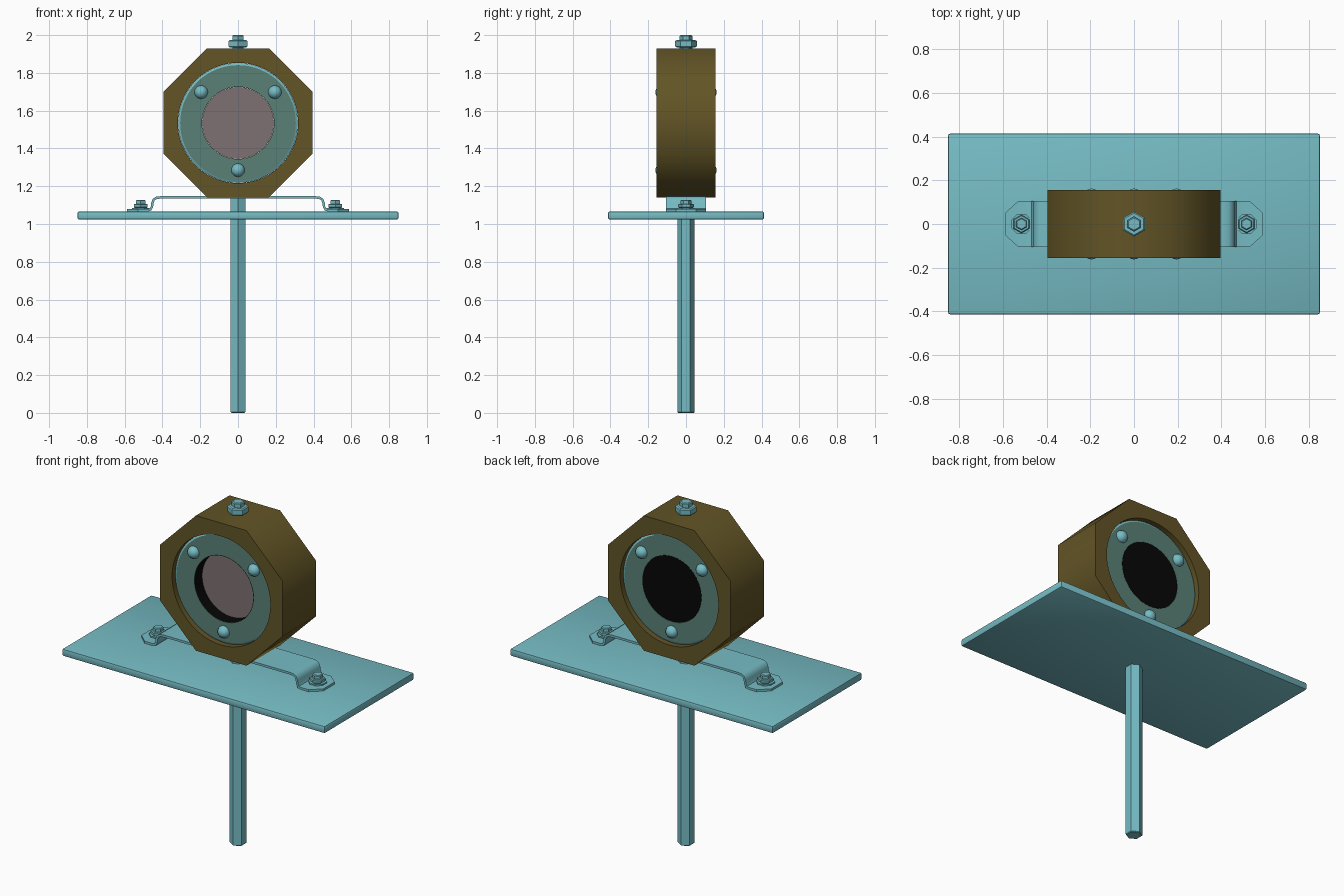
import bpy, bmesh, math
from mathutils import Matrix

if "Cube" in bpy.data.objects:
    bpy.data.objects.remove(bpy.data.objects["Cube"], do_unlink=True)


def material(name, rgb):
    m = bpy.data.materials.new(name)
    m.use_nodes = True
    m.diffuse_color = (*rgb, 1)
    m.node_tree.nodes["Principled BSDF"].inputs["Base Color"].default_value = (*rgb, 1)
    return m


METAL = material("pale teal metal", (0.18, 0.50, 0.55))
BRONZE = material("dark bronze", (0.122, 0.089, 0.019))
FLANGE = material("grey green", (0.10, 0.22, 0.18))
LENS = material("mauve glass", (0.205, 0.162, 0.168))
BLACK = material("black", (0.002, 0.002, 0.002))

CZ = 1.535                                   # height of the housing centre
TURN = Matrix.Rotation(math.pi / 2, 4, "X")  # lays an upright prism along y


def finish(bm, name, mat, smooth=None):
    bmesh.ops.recalc_face_normals(bm, faces=bm.faces)
    me = bpy.data.meshes.new(name)
    bm.to_mesh(me)
    bm.free()
    ob = bpy.data.objects.new(name, me)
    bpy.context.collection.objects.link(ob)
    me.materials.append(mat)
    if smooth:
        smooth_object(ob, smooth)
    return ob


def smooth_object(ob, degrees):
    bpy.ops.object.select_all(action="DESELECT")
    bpy.context.view_layer.objects.active = ob
    ob.select_set(True)
    bpy.ops.object.shade_smooth_by_angle(angle=math.radians(degrees))


def prism(name, mat, sides, radius, z0, z1, x=0.0, spin=0.0, bevel=0.0):
    bm = bmesh.new()
    bmesh.ops.create_cone(bm, cap_ends=True, segments=sides, radius1=radius,
                          radius2=radius, depth=z1 - z0,
                          matrix=Matrix.Translation((x, 0, (z0 + z1) / 2))
                          @ Matrix.Rotation(spin, 4, "Z"))
    if bevel:
        rim = [e for e in bm.edges if abs(e.verts[0].co.z - e.verts[1].co.z) < 1e-5]
        bmesh.ops.bevel(bm, geom=rim, offset=bevel, segments=1, affect="EDGES")
    return finish(bm, name, mat)


def barrel(name, mat, sides, radius, half, spin=0.0):
    """Solid cylinder along y through the housing centre."""
    bm = bmesh.new()
    bmesh.ops.create_cone(bm, cap_ends=True, segments=sides, radius1=radius,
                          radius2=radius, depth=2 * half,
                          matrix=Matrix.Translation((0, 0, CZ)) @ TURN
                          @ Matrix.Rotation(spin, 4, "Z"))
    return finish(bm, name, mat)


def lathe(name, mat, profile, closed=True, steps=64):
    """Spin (radius, y) points around the housing axis."""
    bm = bmesh.new()
    vs = [bm.verts.new((r, y, CZ)) for r, y in profile]
    pairs = list(zip(vs, vs[1:] + vs[:1])) if closed else list(zip(vs, vs[1:]))
    edges = [bm.edges.new(p) for p in pairs]
    bmesh.ops.spin(bm, geom=vs + edges, cent=(0, 0, CZ), axis=(0, 1, 0),
                   angle=2 * math.pi, steps=steps, use_duplicate=False)
    bmesh.ops.remove_doubles(bm, verts=bm.verts, dist=1e-5)
    return finish(bm, name, mat, 40)


# Octagonal housing with a round bore
housing = barrel("housing", BRONZE, 8, 0.395 / math.cos(math.pi / 8), 0.155, math.pi / 8)
cutter = barrel("bore_cutter", BRONZE, 64, 0.318, 0.3)
cutter.hide_render = True
cut = housing.modifiers.new("bore", "BOOLEAN")
cut.operation = "DIFFERENCE"
cut.object = cutter
cut.solver = "EXACT"
bpy.context.view_layer.objects.active = housing
bpy.ops.object.modifier_apply(modifier=cut.name)
bpy.data.objects.remove(cutter, do_unlink=True)
smooth_object(housing, 50)

# Flange disc, bright rim rings, dark tube and lens
lathe("flange_disc", FLANGE, [(0.191, -0.13), (0.306, -0.13), (0.306, 0.13), (0.191, 0.13)])
for side, label in ((-1, "front"), (1, "back")):
    lathe(label + "_rim_ring", METAL, [(0.306, side * 0.11), (0.306, side * 0.13),
                                       (0.317, side * 0.124), (0.317, side * 0.11)])
lathe("tube", BLACK, [(0.19, -0.13), (0.19, 0.13), (0, 0.13)], closed=False)
lathe("lens", LENS, [(0.19, -0.06), (0, -0.06)], closed=False)

# Domed screws on both faces
for side, label in ((-1, "front"), (1, "back")):
    for i, (x, dz) in enumerate(((-0.195, 0.163), (0.195, 0.163), (0, -0.25))):
        bm = bmesh.new()
        bmesh.ops.create_uvsphere(bm, u_segments=20, v_segments=10, radius=0.036,
                                  matrix=Matrix.Translation((x, side * 0.126, CZ + dz)) @ TURN)
        finish(bm, f"{label}_screw_{i + 1}", METAL, 60)

# Base plate with softened edges
bm = bmesh.new()
bmesh.ops.create_cube(bm, size=1, matrix=Matrix.Translation((0, 0, 1.045))
                      @ Matrix.Diagonal((1.7, 0.826, 0.042, 1)))
bmesh.ops.bevel(bm, geom=bm.edges[:], offset=0.008, segments=2, profile=0.5, affect="EDGES")
finish(bm, "base_plate", METAL, 40)

# Bent strap bracket: (x, z, half width) along one half, mirrored
half = [(0.405, 1.141, 0.105), (0.43, 1.139, 0.105), (0.446, 1.13, 0.105),
        (0.453, 1.112, 0.105), (0.456, 1.09, 0.105), (0.464, 1.076, 0.105),
        (0.482, 1.072, 0.105), (0.53, 1.072, 0.105), (0.588, 1.072, 0.052)]
path = [(-x, z, w) for x, z, w in reversed(half)] + half
bm = bmesh.new()
rows = [[bm.verts.new((x, s * w, z)) for s in (-1, 1)] for x, z, w in path]
for a, b in zip(rows, rows[1:]):
    bm.faces.new((a[0], b[0], b[1], a[1]))
strap = finish(bm, "strap_bracket", METAL)
solid = strap.modifiers.new("thickness", "SOLIDIFY")
solid.thickness = 0.013
solid.offset = 0
bpy.context.view_layer.objects.active = strap
bpy.ops.object.modifier_apply(modifier=solid.name)
smooth_object(strap, 40)

# Bolts holding the strap
for x, label in ((0.515, "left"), (-0.515, "right")):
    prism(label + "_washer", METAL, 8, 0.05, 1.076, 1.086, x, math.pi / 8)
    prism(label + "_nut", METAL, 6, 0.042, 1.086, 1.107, x, bevel=0.004)
    prism(label + "_bolt_end", METAL, 6, 0.028, 1.1, 1.128, x, bevel=0.004)

# Hexagonal post and top fastener
prism("post", METAL, 6, 0.045, 0, 1.15, bevel=0.004)
prism("top_nut", METAL, 6, 0.057, 1.935, 1.974, bevel=0.006)
prism("top_bolt_end", METAL, 6, 0.034, 1.92, 2.0, bevel=0.005)
